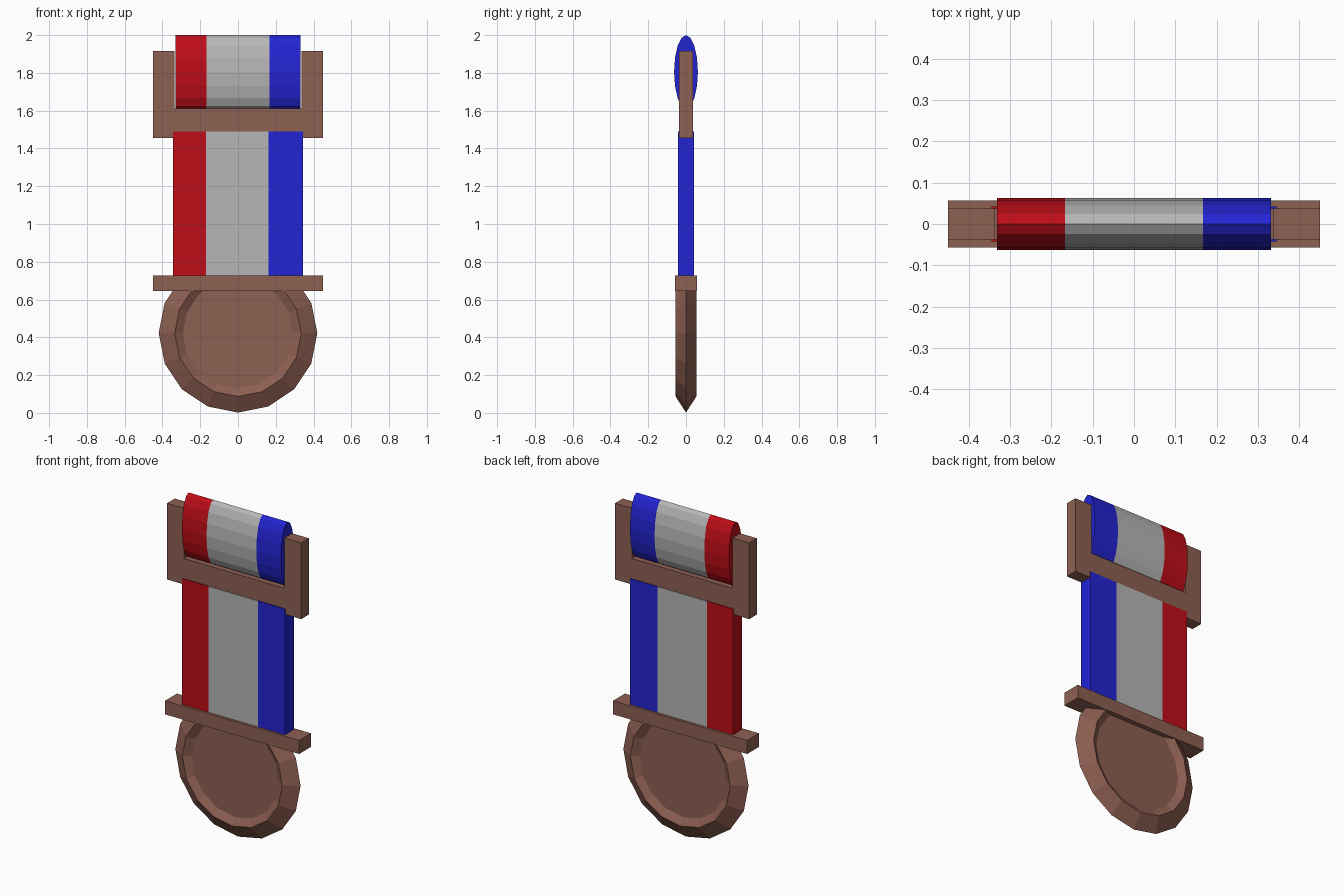
import bpy, bmesh
from math import sin, cos, tau

if "Cube" in bpy.data.objects:
    bpy.data.objects.remove(bpy.data.objects["Cube"])


def material(name, rgb):
    m = bpy.data.materials.new(name)
    m.diffuse_color = (*rgb, 1)
    m.use_nodes = True
    m.node_tree.nodes["Principled BSDF"].inputs["Base Color"].default_value = m.diffuse_color
    return m


BRONZE = material("bronze", (0.27, 0.115, 0.085))
RED = material("red", (0.52, 0.004, 0.009))
GREY = material("grey", (0.47, 0.47, 0.47))
BLUE = material("blue", (0.017, 0.017, 0.65))


def finish(name, bm, mats):
    bmesh.ops.recalc_face_normals(bm, faces=bm.faces[:])
    me = bpy.data.meshes.new(name)
    bm.to_mesh(me)
    bm.free()
    for m in mats:
        me.materials.append(m)
    ob = bpy.data.objects.new(name, me)
    bpy.context.collection.objects.link(ob)
    return ob


def loft(name, rings, mats, stripes=False):
    """Skin successive rings of points and cap both ends."""
    bm = bmesh.new()
    loops = [[bm.verts.new(p) for p in ring] for ring in rings]
    n = len(loops[0])
    for k, (a, b) in enumerate(zip(loops, loops[1:])):
        for i in range(n):
            j = (i + 1) % n
            f = bm.faces.new((a[i], a[j], b[j], b[i]))
            f.material_index = k if stripes else 0
    bm.faces.new(loops[0])
    bm.faces.new(loops[-1]).material_index = len(mats) - 1
    return finish(name, bm, mats)


def extrude_y(name, outline, half):
    return loft(name, [[(x, y, z) for x, z in outline] for y in (-half, half)], [BRONZE])


def striped(name, section, xs):
    return loft(name, [[(x, y, z) for y, z in section] for x in xs],
                [RED, GREY, BLUE], stripes=True)


# Medal: 16-sided disc with a pointed raised rim, top sliced off inside the bar
SIDES, CZ = 16, 0.422
profile = [(0.292, -0.028), (0.335, -0.055), (0.42, 0), (0.335, 0.055), (0.292, 0.028)]
medal = loft("medal_disc",
             [[(r * sin(tau * i / SIDES), y, CZ + r * cos(tau * i / SIDES))
               for i in range(SIDES)] for r, y in profile], [BRONZE])
bm = bmesh.new()
bm.from_mesh(medal.data)
cut = bmesh.ops.bisect_plane(bm, geom=bm.verts[:] + bm.edges[:] + bm.faces[:],
                             plane_co=(0, 0, 0.68), plane_no=(0, 0, 1), clear_outer=True)
bmesh.ops.holes_fill(bm, edges=[e for e in bm.edges if e.is_boundary])
bm.to_mesh(medal.data)
bm.free()

# Bar joining medal and ribbon
extrude_y("lower_bar", [(-0.45, 0.645), (0.45, 0.645), (0.45, 0.727), (-0.45, 0.727)], 0.057)

# Hanging ribbon
striped("ribbon", [(-0.042, 0.69), (0.042, 0.69), (0.042, 1.49), (-0.042, 1.49)],
        (-0.345, -0.17, 0.162, 0.345))

# U-shaped top frame
half = [(0.45, 1.455), (0.45, 1.917), (0.337, 1.917), (0.337, 1.612)]
extrude_y("top_frame", half + [(-x, z) for x, z in reversed(half)], 0.037)

# Flattened ribbon roll held between the frame arms
striped("ribbon_roll", [(0.063 * sin(tau * i / 16), 1.805 + 0.195 * cos(tau * i / 16))
                        for i in range(16)], (-0.332, -0.167, 0.167, 0.332))
